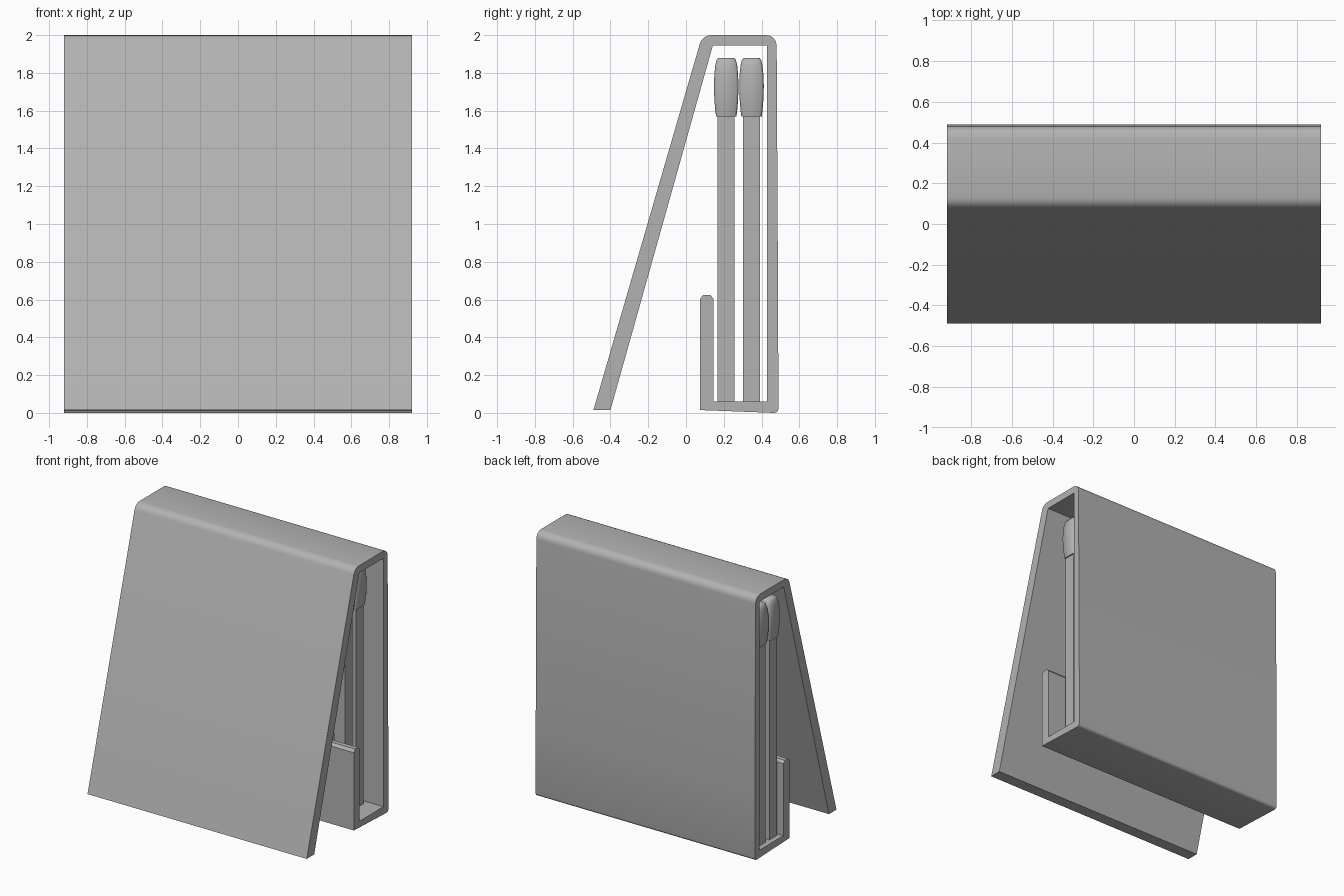
import bpy, bmesh, math

if "Cube" in bpy.data.objects:
    bpy.data.objects.remove(bpy.data.objects["Cube"], do_unlink=True)

grey = bpy.data.materials.new("plain grey")
grey.use_nodes = True
grey.diffuse_color = (0.45, 0.45, 0.45, 1)
grey.node_tree.nodes["Principled BSDF"].inputs["Base Color"].default_value = (0.45, 0.45, 0.45, 1)


def finish(name, bm, angle=30):
    bmesh.ops.recalc_face_normals(bm, faces=bm.faces)
    mesh = bpy.data.meshes.new(name)
    bm.to_mesh(mesh)
    bm.free()
    mesh.materials.append(grey)
    obj = bpy.data.objects.new(name, mesh)
    bpy.context.collection.objects.link(obj)
    bpy.ops.object.select_all(action="DESELECT")
    obj.select_set(True)
    bpy.context.view_layer.objects.active = obj
    bpy.ops.object.shade_smooth_by_angle(angle=math.radians(angle))
    return obj


def loft(bm, rings):
    """Skin a stack of equal-length point rings and cap both ends."""
    loops = [[bm.verts.new(p) for p in ring] for ring in rings]
    n = len(loops[0])
    for a, b in zip(loops, loops[1:]):
        for i in range(n):
            j = (i + 1) % n
            bm.faces.new((a[i], a[j], b[j], b[i]))
    bm.faces.new(loops[0][::-1])
    bm.faces.new(loops[-1])


def corner(cy, cz, r, start, end, steps=4):
    """Points of a rounded corner, angles in degrees."""
    angles = [math.radians(start + (end - start) * i / steps) for i in range(steps + 1)]
    return [(cy + r * math.cos(a), cz + r * math.sin(a)) for a in angles]


def square(x, y, z, half, cut):
    """Square ring with its corners trimmed by cut."""
    h, k = half, half - cut
    pts = [(h, -k), (h, k), (k, h), (-k, h), (-h, k), (-h, -k), (-k, -h), (k, -h)]
    return [(x + px, y + py, z) for px, py in pts]


# Folded cover: sloping flap, top, spine, base and front pocket in one strip
profile = [(-0.40, 0.015), (-0.49, 0.015)]
profile += corner(0.133, 1.938, 0.062, 164, 90)
profile += corner(0.425, 1.945, 0.055, 90, 0)
profile += [(0.488, 0.5)]
profile += corner(0.467, 0.022, 0.022, 0, -90)
profile += [(0.075, 0.015), (0.075, 0.605), (0.092, 0.625), (0.128, 0.625),
            (0.145, 0.605), (0.145, 0.06), (0.43, 0.06), (0.43, 1.945), (0.142, 1.945)]
bm = bmesh.new()
loft(bm, [[(x, y, z) for y, z in profile] for x in (-0.92, 0.92)])
finish("folded_cover", bm)

# Two rows of matches: square stems with barrel-shaped heads
COUNT, FIRST, LAST = 12, -0.835, 0.735
HEAD = [(1.57, 0.054), (1.60, 0.058), (1.66, 0.063), (1.73, 0.065),
        (1.79, 0.063), (1.84, 0.058), (1.868, 0.051), (1.88, 0.042)]
for row, y in (("front", 0.213), ("back", 0.347)):
    stems, heads = bmesh.new(), bmesh.new()
    for i in range(COUNT):
        x = FIRST + (LAST - FIRST) * i / (COUNT - 1)
        stem = [(x + sx * 0.045, y + sy * 0.045) for sx, sy in ((-1, -1), (1, -1), (1, 1), (-1, 1))]
        loft(stems, [[(px, py, z) for px, py in stem] for z in (0.06, 1.60)])
        loft(heads, [square(x, y, z, half, 0.012) for z, half in HEAD])
    finish(row + "_match_stems", stems)
    finish(row + "_match_heads", heads, 50)
